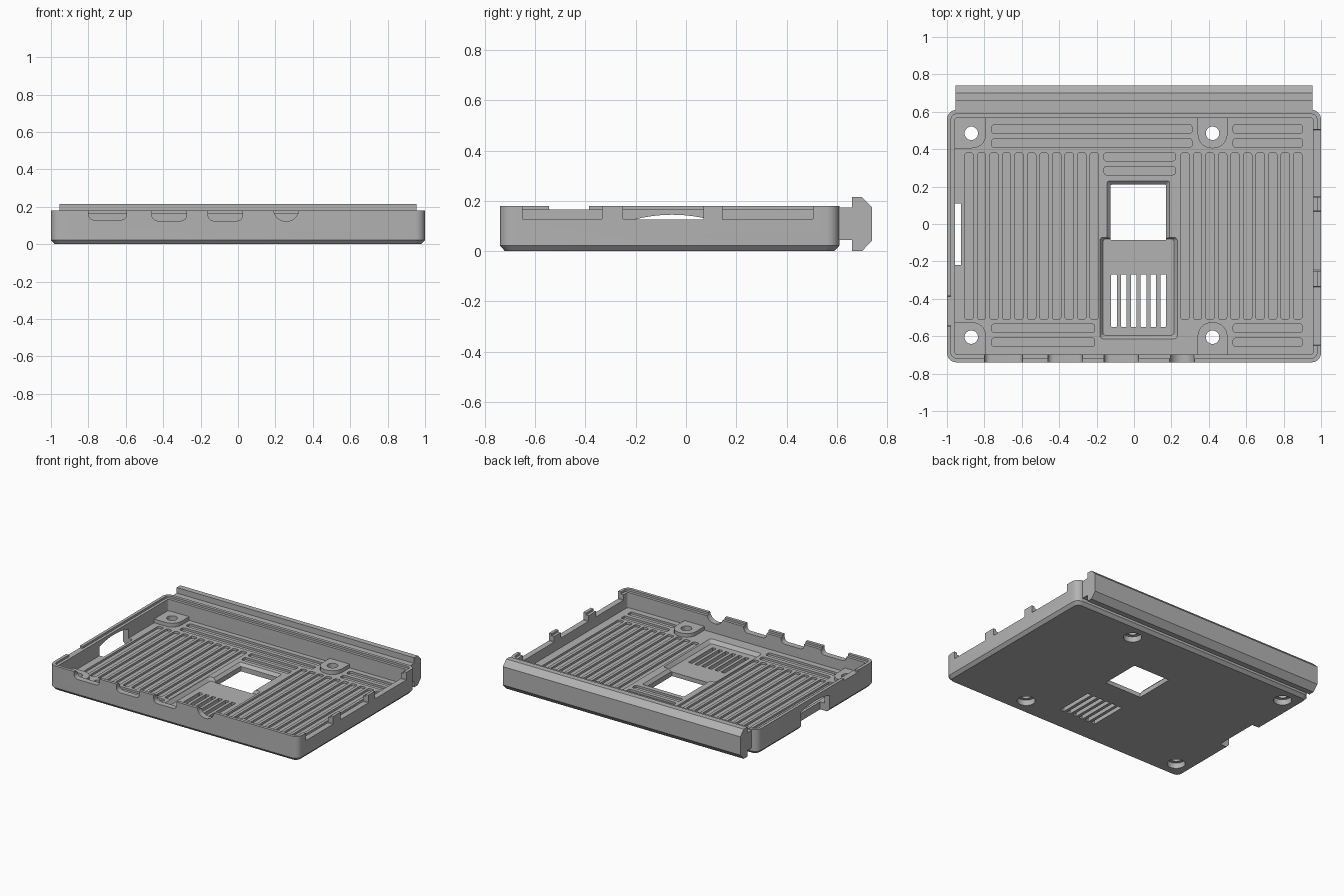
import bpy, bmesh, math

cube = bpy.data.objects.get("Cube")
if cube:
    bpy.data.objects.remove(cube, do_unlink=True)

grey = bpy.data.materials.new("matte grey")
grey.use_nodes = True
grey.diffuse_color = (0.45, 0.45, 0.45, 1)
grey.node_tree.nodes["Principled BSDF"].inputs["Base Color"].default_value = (0.45, 0.45, 0.45, 1)


def rounded(a0, a1, b0, b1, radius, steps=5):
    """Outline of a rounded rectangle."""
    pts = []
    corners = [(a1 - radius, b1 - radius), (a0 + radius, b1 - radius),
               (a0 + radius, b0 + radius), (a1 - radius, b0 + radius)]
    for i, (a, b) in enumerate(corners):
        for k in range(steps + 1):
            t = math.pi / 2 * (i + k / steps)
            pts.append((a + radius * math.cos(t), b + radius * math.sin(t)))
    return pts


def circle(x, y, radius, n=32):
    return [(x + radius * math.cos(2 * math.pi * i / n),
             y + radius * math.sin(2 * math.pi * i / n)) for i in range(n)]


def loft(name, rings, axis="z", col=None):
    """Closed solid through matching outlines placed along an axis."""
    place = {"z": lambda a, b, c: (a, b, c),
             "y": lambda a, b, c: (a, c, b),
             "x": lambda a, b, c: (c, a, b)}[axis]
    bm = bmesh.new()
    loops = [[bm.verts.new(place(a, b, c)) for a, b in pts] for pts, c in rings]
    n = len(loops[0])
    for low, high in zip(loops, loops[1:]):
        for i in range(n):
            j = (i + 1) % n
            bm.faces.new((low[i], low[j], high[j], high[i]))
    bm.faces.new(loops[0][::-1])
    bm.faces.new(loops[-1])
    bmesh.ops.recalc_face_normals(bm, faces=bm.faces)
    mesh = bpy.data.meshes.new(name)
    bm.to_mesh(mesh)
    bm.free()
    mesh.materials.append(grey)
    ob = bpy.data.objects.new(name, mesh)
    (col or bpy.context.scene.collection).objects.link(ob)
    return ob


def prism(name, pts, lo, hi, axis="z", col=None):
    return loft(name, [(pts, lo), (pts, hi)], axis, col)


def helpers(name):
    col = bpy.data.collections.new(name)
    bpy.context.scene.collection.children.link(col)
    return col


def combine(ob, col, operation):
    """Apply a boolean with every object of a helper collection, then drop it."""
    for tool in col.objects:
        tool.hide_render = True
    mod = ob.modifiers.new(operation, "BOOLEAN")
    mod.operation = operation
    mod.operand_type = "COLLECTION"
    mod.collection = col
    mod.solver = "EXACT"
    bpy.ops.object.select_all(action="DESELECT")
    bpy.context.view_layer.objects.active = ob
    ob.select_set(True)
    bpy.ops.object.modifier_apply(modifier=mod.name)
    for tool in list(col.objects):
        bpy.data.objects.remove(tool, do_unlink=True)
    bpy.data.collections.remove(col)


FLOOR, RIM, TOP = 0.055, 0.165, 0.18
BACK, FRONT = 0.61, -0.74


def outline(inset, radius):
    return rounded(-1 + inset, 1 - inset, FRONT + inset, BACK - inset, radius)


# Tray with chamfered base, hollowed, with a thin raised lip on the rim
tray = loft("case_tray", [(outline(0.02, 0.035), 0), (outline(0, 0.05), 0.022),
                          (outline(0, 0.05), TOP)])
hollow = helpers("hollow")
prism("cavity", outline(0.042, 0.015), FLOOR, 0.3, col=hollow)
combine(tray, hollow, "DIFFERENCE")
lip = helpers("lip")
prism("lip_step", outline(0.022, 0.03), RIM, 0.3, col=lip)
combine(tray, lip, "DIFFERENCE")

# Screw pads grow out of the front and back walls
pads = helpers("pads")
screws = [(x, y) for x in (-0.87, 0.42) for y in (-0.605, 0.485)]
for x, y in screws:
    x0 = -0.98 if x < 0 else x - 0.08
    y0, y1 = (-0.72, y + 0.08) if y < 0 else (y - 0.08, 0.59)
    pts = rounded(x0, x + 0.08, y0, y1, 0.075)
    # Keep the wall side of each pad square
    wall_y = y0 if y < 0 else y1
    mid = (y0 + y1) / 2
    square = []
    for px, py in pts:
        if (py < mid) == (y < 0):
            py, px = wall_y, (x0 if px < (x0 + x + 0.08) / 2 else x + 0.08)
        elif x < 0 and px < x0 + 0.08:
            px, py = x0, (y1 if y < 0 else y0)
        if not square or (px, py) != square[-1]:
            square.append((px, py))
    if square[0] == square[-1]:
        square.pop()
    prism("pad", square, 0.03, 0.082, col=pads)
combine(tray, pads, "UNION")

cuts = helpers("cuts")
# Screw holes with counterbores underneath
for x, y in screws:
    prism("hole", circle(x, y, 0.036), -0.1, 0.2, col=cuts)
    prism("counterbore", circle(x, y, 0.06), -0.1, 0.04, col=cuts)


# Floor grooves
def groove(x0, x1, y0, y1):
    prism("groove", rounded(x0, x1, y0, y1, 0.012, 3), 0.04, 0.07, col=cuts)


for start, count in ((-0.905, 11), (0.25, 10)):
    for i in range(count):
        x = start + 0.067 * i
        groove(x, x + 0.045, -0.51, 0.38)
for x0, x1, rows in ((-0.76, 0.31, (0.485, 0.41)), (0.53, 0.9, (0.485, 0.41)),
                     (-0.16, 0.22, (0.337, 0.263)), (-0.76, -0.21, (-0.58, -0.655)),
                     (0.53, 0.9, (-0.58, -0.655))):
    for y in rows:
        groove(x0, x1, y, y + 0.045)

# Vent slots
for i in range(6):
    x = -0.107 + 0.0525 * i
    prism("slot", rounded(x - 0.015, x + 0.015, -0.55, -0.27, 0.002, 1), -0.1, 0.1, col=cuts)

# Front connector notches
for x0, x1, z in ((-0.8, -0.595, 0.13), (-0.46, -0.275, 0.125), (-0.16, 0.025, 0.125)):
    prism("port", rounded(x0, x1, z, 0.35, 0.03), -0.8, -0.68, "y", cuts)
prism("round_port", rounded(0.19, 0.325, 0.122, 0.35, 0.0665, 8), -0.8, -0.68, "y", cuts)

# Right-hand connector notches, and the small rim notch opposite
for y0, y1 in ((-0.65, -0.335), (-0.25, 0.07), (0.145, 0.505)):
    prism("side_port", rounded(y0, y1, 0.125, 0.3, 0.003, 1), 0.93, 1.1, "x", cuts)
prism("rim_notch", rounded(-0.545, -0.385, RIM, 0.3, 0.003, 1), -1.1, -0.93, "x", cuts)

# Card slot under an arched bridge in the left-hand wall
arch = [(-0.22, -0.1), (0.11, -0.1)]
for i in range(9):
    t = i / 8
    arch.append((0.11 - 0.33 * t, 0.122 + 0.092 * t * (1 - t)))
prism("card_slot", arch, -1.1, -0.925, "x", cuts)
combine(tray, cuts, "DIFFERENCE")

# Square window and vent pocket, both with bevelled edges
window = helpers("window")
loft("window", [(rounded(-0.125, 0.172, -0.085, 0.21, 0.004, 2), -0.05),
                (rounded(-0.125, 0.172, -0.085, 0.21, 0.004, 2), 0.035),
                (rounded(-0.147, 0.194, -0.085, 0.232, 0.01, 2), 0.058)], col=window)
combine(tray, window, "DIFFERENCE")
pocket = helpers("pocket")
loft("pocket", [(rounded(-0.165, 0.213, -0.595, -0.08, 0.012, 3), 0.03),
                (rounded(-0.185, 0.235, -0.617, -0.07, 0.02, 3), 0.058)], col=pocket)
combine(tray, pocket, "DIFFERENCE")

# Mounting rail along the back
rail = prism("back_rail", [(0.59, 0.045), (0.66, 0.045), (0.66, 0), (0.7, 0), (0.74, 0.042),
                           (0.74, 0.175), (0.7, 0.215), (0.66, 0.215), (0.66, 0.174),
                           (0.59, 0.174)], -0.955, 0.955, "x")

for ob in (tray, rail):
    bpy.ops.object.select_all(action="DESELECT")
    bpy.context.view_layer.objects.active = ob
    ob.select_set(True)
    bpy.ops.object.shade_smooth_by_angle(angle=math.radians(30))
